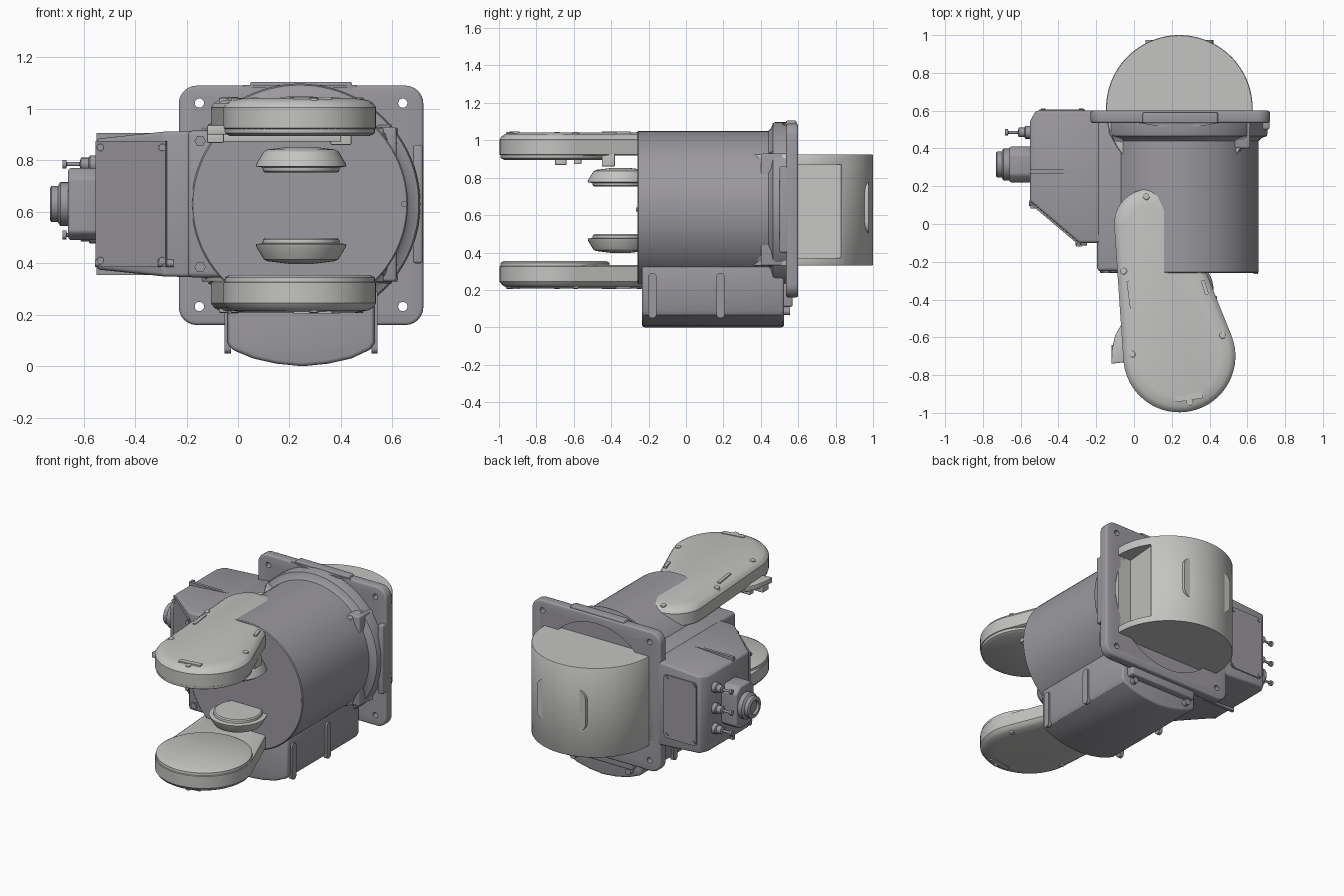
import bpy, bmesh, math
from mathutils import Vector

if "Cube" in bpy.data.objects:
    bpy.data.objects.remove(bpy.data.objects["Cube"])


def material(name, col):
    m = bpy.data.materials.new(name)
    m.use_nodes = True
    m.diffuse_color = (*col, 1)
    m.node_tree.nodes["Principled BSDF"].inputs["Base Color"].default_value = (*col, 1)
    return m


BODY = material("mid grey", (0.33, 0.32, 0.345))
LIGHT = material("light grey", (0.55, 0.55, 0.54))
CX, CZ = 0.24, 0.63          # axis of the main barrel
MID = 1.25                   # upper height + lower height of mirrored parts


def place(axis, a, b, h):
    return {"x": (h, a, b), "y": (a, h, b), "z": (a, b, h)}[axis]


def activate(ob):
    bpy.ops.object.select_all(action="DESELECT")
    ob.select_set(True)
    bpy.context.view_layer.objects.active = ob


def loft(name, rings, mat, bevel=0.0):
    """Skin a stack of equal rings and cap both ends."""
    bm = bmesh.new()
    vs = [[bm.verts.new(p) for p in ring] for ring in rings]
    n = len(vs[0])
    for lo, hi in zip(vs, vs[1:]):
        for i in range(n):
            bm.faces.new((lo[i], lo[(i + 1) % n], hi[(i + 1) % n], hi[i]))
    bm.faces.new(vs[0])
    bm.faces.new(vs[-1])
    bmesh.ops.recalc_face_normals(bm, faces=bm.faces)
    me = bpy.data.meshes.new(name)
    bm.to_mesh(me)
    bm.free()
    ob = bpy.data.objects.new(name, me)
    bpy.context.collection.objects.link(ob)
    me.materials.append(mat)
    activate(ob)
    if bevel:
        mod = ob.modifiers.new("bevel", "BEVEL")
        mod.width, mod.segments, mod.angle_limit = bevel, 3, math.radians(35)
        bpy.ops.object.modifier_apply(modifier=mod.name)
    bpy.ops.object.shade_smooth_by_angle(angle=math.radians(32))
    return ob


def prism(name, pts, axis, lo, hi, mat, bevel=0.0):
    return loft(name, [[place(axis, a, b, h) for a, b in pts] for h in (lo, hi)], mat, bevel)


def box(name, x, y, z, mat, bevel=0.0):
    pts = [(x[0], y[0]), (x[1], y[0]), (x[1], y[1]), (x[0], y[1])]
    return prism(name, pts, "z", z[0], z[1], mat, bevel)


def lathe(name, centre, profile, axis, mat, seg=32):
    """Profile is a list of (radius, position along the axis)."""
    turn = [2 * math.pi * i / seg for i in range(seg)]
    a, b = centre
    return loft(name, [[place(axis, a + r * math.cos(t), b + r * math.sin(t), h)
                        for t in turn] for r, h in profile], mat)


def cut(ob, cutter):
    cutter.hide_render = True
    activate(ob)
    mod = ob.modifiers.new("cut", "BOOLEAN")
    mod.operation, mod.solver, mod.object = "DIFFERENCE", "EXACT", cutter
    bpy.ops.object.modifier_apply(modifier=mod.name)
    bpy.data.objects.remove(cutter)
    bpy.ops.object.shade_smooth_by_angle(angle=math.radians(32))


def rounded(x0, x1, y0, y1, r, n=6):
    pts = []
    for k, (x, y) in enumerate([(x1 - r, y1 - r), (x0 + r, y1 - r), (x0 + r, y0 + r), (x1 - r, y0 + r)]):
        for i in range(n + 1):
            t = math.pi / 2 * (k + i / n)
            pts.append((x + r * math.cos(t), y + r * math.sin(t)))
    return pts


# Main barrel with flared collar
lathe("main_barrel", (CX, CZ), [(0.415, -0.26), (0.42, -0.255), (0.42, 0.44), (0.435, 0.455),
      (0.462, 0.465), (0.468, 0.48), (0.468, 0.56)], "y", BODY, 96)
lathe("barrel_screw", (0.645, CZ), [(0.012, -0.266), (0.012, -0.25)], "y", BODY, 12)

# Mounting flange: corner holes and round rear recess
flange = prism("mounting_flange", rounded(-0.23, 0.72, 0.16, 1.09, 0.07), "y", 0.535, 0.6, BODY, 0.012)
corners = [(x, z) for x in (-0.15, 0.64) for z in (0.232, 1.022)]
for c in corners:
    cut(flange, lathe("hole_cutter", c, [(0.018, 0.4), (0.018, 0.7)], "y", BODY, 20))
cut(flange, lathe("recess_cutter", (CX, CZ), [(0.41, 0.568), (0.41, 0.7)], "y", BODY, 64))
prism("flange_top_pad", [(0.04, 1.07), (0.45, 1.07), (0.44, 1.105), (0.05, 1.105)], "y", 0.535, 0.59, BODY, 0.006)
for s in (-1, 1):
    box("flange_side_pad", sorted((CX + s * 0.44, CX + s * 0.478)), (0.5, 0.56), (0.4, 0.86), BODY, 0.01)
    prism("flange_edge_wedge", [(CX - 0.22, 0.535), (CX + 0.22, 0.535), (CX, 0.5)], "z",
          CZ + s * 0.45, CZ + s * 0.462, BODY)
    # Triangular gussets between barrel and collar
    for t in (-1, 1):
        x, z = CX + s * 0.335, CZ + t * 0.28
        tip = Vector((x - s * 0.02, 0.36, z - t * 0.02))
        foot = [Vector((x - s * 0.05, 0.47, z + t * 0.035)), Vector((x + s * 0.02, 0.47, z + t * 0.03)),
                Vector((x + s * 0.05, 0.47, z - t * 0.05)), Vector((x - s * 0.06, 0.47, z - t * 0.06))]
        loft("gusset", [foot, [tip.lerp(p, 0.1) for p in foot]], BODY)

# Rear drum with side pocket
drum = lathe("rear_drum", (CX, 0.612), [(0.385, 0.33), (0.388, 0.335), (0.388, 0.92), (0.385, 0.925)],
             "z", LIGHT, 96)
pocket = [(0.53, 0.6), (0.72, 0.6), (0.72, 0.83), (0.55, 0.83)]
cut(drum, prism("pocket_cutter", pocket, "z", 0.37, 0.87, LIGHT))
prism("drum_end_patch", rounded(0.06, 0.42, 0.5, 0.78, 0.06), "y", 0.95, 0.975, LIGHT)

# Lower tray with curved floor and ribs
tray = [(-0.04, 0.33), (-0.04, 0.09), (-0.025, 0.065), (0.06, 0.03), (0.15, 0.01), (0.25, 0.0),
        (0.35, 0.01), (0.44, 0.03), (0.515, 0.065), (0.53, 0.09), (0.53, 0.33)]
prism("lower_tray", tray, "y", -0.235, 0.525, BODY, 0.015)
box("tray_rear_block", (0.0, 0.49), (0.48, 0.57), (0.11, 0.24), BODY, 0.01)
for y in (-0.18, 0.185):
    for x in (-0.04, 0.53):
        prism("tray_rib", rounded(y - 0.022, y + 0.022, 0.05, 0.29, 0.02), "x", x - 0.012, x + 0.012, BODY)
for x in (0.04, 0.45):
    lathe("tray_screw", (x, 0.085), [(0.02, 0.5), (0.02, 0.555)], "y", BODY, 12)

# Side housing with angled front and tapered outer end
side = [(-0.55, 0.545), (-0.55, 0.12), (-0.29, -0.1), (-0.1, -0.1), (-0.1, 0.6), (-0.52, 0.6)]
housing = prism("side_housing", side, "z", 0.345, 0.915, BODY, 0.015)
for v in housing.data.vertices:
    f = max(0, min(1, (-0.25 - v.co.x) / 0.3))
    v.co.z += (CZ - v.co.z) * 0.11 * f
prism("angled_cover", [(-0.548, 0.117), (-0.275, -0.114), (-0.281, -0.121), (-0.554, 0.11)],
      "z", 0.385, 0.875, BODY)
for u in (0.06, 0.94):
    for z in (0.41, 0.85):
        x, y = -0.551 + 0.273 * u, 0.113 - 0.231 * u
        lathe("cover_screw", (x, z), [(0.014, y - 0.016), (0.014, y + 0.02)], "y", BODY, 12)
box("inner_housing", (-0.195, 0.1), (-0.25, 0.56), (0.345, 0.915), BODY, 0.02)
for z in (0.385, 0.875):
    lathe("housing_bolt", (-0.147, z), [(0.022, -0.26), (0.022, -0.24)], "y", BODY, 6)
box("far_side_block", (0.45, 0.615), (0.4, 0.55), (0.33, 0.93), BODY, 0.01)
prism("rear_access_panel", rounded(-0.5, -0.26, 0.42, 0.84, 0.02), "y", 0.598, 0.607, BODY)
for x in (-0.48, -0.28):
    for z in (0.44, 0.82):
        lathe("panel_screw", (x, z), [(0.012, 0.6), (0.012, 0.612)], "y", BODY, 10)
for z in (0.41, 0.85):
    box("housing_groove_strip", (-0.55, -0.27), (0.268, 0.288), sorted((z, z + (0.055 if z > CZ else -0.055))), BODY)

# Round port on the side housing
prism("port_housing", [(0.22, 0.52), (0.26, 0.49), (0.37, 0.49), (0.41, 0.52), (0.41, 0.73),
      (0.37, 0.77), (0.26, 0.77), (0.22, 0.73)], "x", -0.66, -0.54, BODY, 0.012)
lathe("port_ring", (0.315, CZ), [(0.085, -0.64), (0.085, -0.69), (0.078, -0.695), (0.07, -0.7),
      (0.07, -0.725), (0.062, -0.73), (0.045, -0.73), (0.04, -0.715)], "x", BODY, 40)

# Cable glands with thin pins
for z in (0.785, 0.645, 0.51):
    lathe("cable_gland", (0.485, z), [(0.034, -0.54), (0.034, -0.575), (0.025, -0.58), (0.025, -0.61),
          (0.008, -0.615), (0.008, -0.665), (0.017, -0.667), (0.017, -0.682)], "x", BODY, 16)
for y in (0.11, -0.1):
    lathe("corner_knob", (y, 0.4), [(0.015, -0.555 if y > 0 else -0.31), (0.015, -0.5 if y > 0 else -0.25)],
          "x", BODY, 12)

# Paddle outline: two arcs joined by tangents
BIG, SMALL = Vector((0.24, -0.70)), Vector((0.08, 0.0))
R_BIG, R_SMALL = 0.297, 0.185


def paddle_outline(inset):
    d = SMALL - BIG
    heading = math.atan2(d.y, d.x)
    half = math.acos((R_BIG - R_SMALL) / d.length)
    pts = []
    for c, r, start, sweep in ((SMALL, R_SMALL, heading - half, 2 * half),
                               (BIG, R_BIG, heading + half, 2 * math.pi - 2 * half)):
        for i in range(33):
            t = start + sweep * i / 32
            pts.append((c.x + (r - inset) * math.cos(t), c.y + (r - inset) * math.sin(t)))
    return pts


for level in ("upper", "lower"):
    def z_of(z):
        return z if level == "upper" else MID - z

    # Paddle shell and its inner pad
    shell = [(0.012, 0.918), (0, 0.925), (0, 1.005), (0.012, 1.022), (0.03, 1.033), (0.08, 1.042)]
    loft(level + "_paddle", [[(x, y, z_of(z)) for x, y in paddle_outline(i)] for i, z in shell], LIGHT)
    lathe(level + "_paddle_pad", BIG, [(R_BIG - 0.025, z_of(0.895)), (R_BIG - 0.006, z_of(0.905)),
          (R_BIG - 0.004, z_of(0.93))], "z", LIGHT, 64)
    # Screws and slot plates on the outer face
    for p in ((0.065, 0.145), (-0.055, -0.25), (-0.01, -0.69), (0.47, -0.59), (0.295, -0.945)):
        lathe(level + "_paddle_screw", p, [(0.018, z_of(1.01)), (0.018, z_of(1.04)), (0.012, z_of(1.044))],
              "z", LIGHT, 12)
    for x, y, w, l, turn in ((-0.02, -0.375, 0.01, 0.075, 0.13), (0.375, -0.335, 0.01, 0.04, 0.3),
                             (0.29, -0.917, 0.075, 0.016, 0.15)):
        plate = prism(level + "_slot_plate", rounded(-w, w, -l, l, 0.006, 3), "z", z_of(1.035), z_of(1.046), LIGHT)
        plate.location = (x, y, 0)
        plate.rotation_euler.z = turn
    # Inner puck at the barrel face
    lathe(level + "_inner_puck", (0.245, -0.35), [(0.14, z_of(0.752)), (0.148, z_of(0.758)),
          (0.15, z_of(0.772)), (0.176, z_of(0.776)), (0.172, z_of(0.79)), (0.145, z_of(0.835)),
          (0.13, z_of(0.842)), (0.05, z_of(0.852))], "z", LIGHT, 48)

# Brackets under the upper paddle
fan = [(-0.12, -0.74), (-0.04, -0.73), (0.02, -0.5), (-0.06, -0.52), (-0.1, -0.59), (-0.118, -0.67)]
prism("fan_bracket", fan, "z", 0.9, 0.935, LIGHT, 0.004)
box("bracket_block", (-0.12, -0.055), (-0.7, -0.64), (0.868, 0.91), LIGHT, 0.004)
box("bracket_bar", (-0.08, 0.4), (-0.6, -0.56), (0.872, 0.91), LIGHT, 0.004)
box("bracket_stop", (0.36, 0.44), (-0.45, -0.38), (0.86, 0.93), LIGHT, 0.004)
